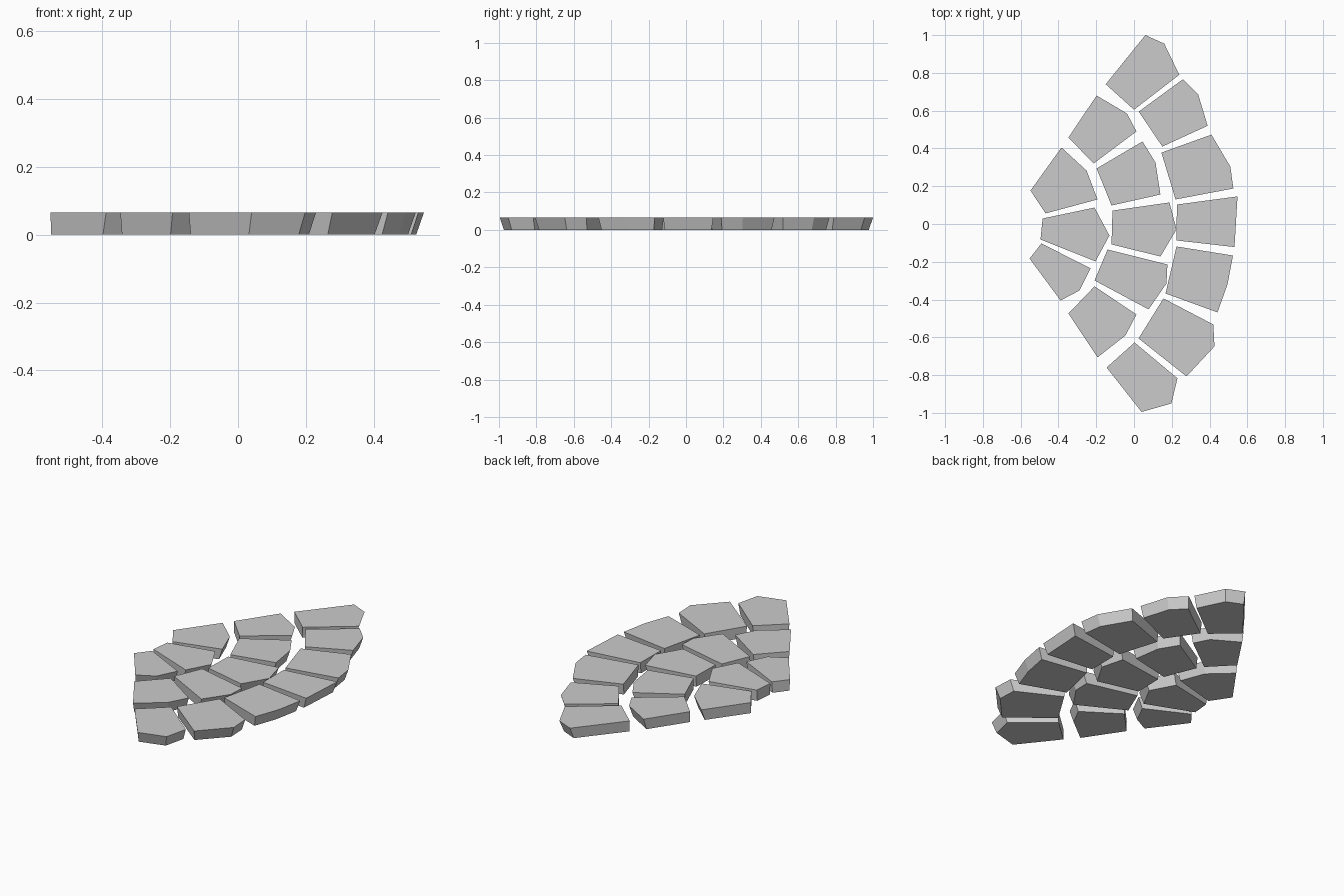
import bpy, bmesh
from mathutils import Vector

HEIGHT = 0.065
TAPER = 0.93  # underside size, shrunk toward the inner end

stone_grey = bpy.data.materials.new("stone_grey")
stone_grey.diffuse_color = (0.6, 0.6, 0.6, 1)

# Plan outlines; the last and first corners of each stone form its inner end
outer_row = [
    [(-.15, .74), (.06, 1), (.16, .955), (.24, .79), (0, .605)],
    [(.025, .595), (.26, .767), (.34, .685), (.39, .52), (.15, .41)],
    [(.145, .378), (.41, .473), (.51, .304), (.526, .188), (.22, .13)],
    [(.227, .103), (.548, .146), (.532, -.122), (.225, -.087)],
    [(.225, -.119), (.524, -.167), (.495, -.32), (.442, -.468), (.167, -.368)],
    [(.156, -.394), (.42, -.532), (.426, -.648), (.278, -.807), (.024, -.606)],
    [(.003, -.627), (.23, -.817), (.198, -.95), (.04, -.995), (-.145, -.76)],
]
middle_row = [
    [(-.347, .458), (-.198, .68), (-.037, .585), (.013, .49), (-.214, .32)],
    [(-.198, .294), (.045, .437), (.114, .325), (.14, .156), (-.119, .098)],
    [(-.114, .071), (.188, .114), (.225, -.029), (.14, -.172), (-.119, -.108)],
    [(-.14, -.135), (.177, -.214), (.172, -.315), (.077, -.452), (-.209, -.299)],
    [(-.209, -.33), (.013, -.479), (-.045, -.59), (-.193, -.706), (-.347, -.474)],
]
inner_row = [
    [(-.548, .177), (-.384, .405), (-.251, .283), (-.193, .13), (-.468, .056)],
    [(-.484, .029), (-.209, .087), (-.13, -.061), (-.204, -.198), (-.495, -.082)],
    [(-.49, -.103), (-.23, -.235), (-.288, -.352), (-.389, -.405), (-.553, -.183)],
]


def paving_stone(name, outline):
    pts = [Vector((x, y, HEIGHT)) for x, y in outline]
    pts.reverse()  # counter-clockwise seen from above
    anchor = (pts[0] + pts[-1]) / 2
    bm = bmesh.new()
    top = [bm.verts.new(p) for p in pts]
    bottom = []
    for p in pts:
        q = anchor + (p - anchor) * TAPER
        bottom.append(bm.verts.new((q.x, q.y, 0)))
    bm.faces.new(top)
    bm.faces.new(bottom[::-1])
    for i in range(len(pts)):
        j = (i + 1) % len(pts)
        bm.faces.new((top[i], bottom[i], bottom[j], top[j]))
    bmesh.ops.recalc_face_normals(bm, faces=bm.faces)
    mesh = bpy.data.meshes.new(name)
    bm.to_mesh(mesh)
    bm.free()
    mesh.materials.append(stone_grey)
    bpy.context.collection.objects.link(bpy.data.objects.new(name, mesh))


# Three curved rows of paving stones
for row_name, row in (("outer", outer_row), ("middle", middle_row), ("inner", inner_row)):
    for n, outline in enumerate(row, 1):
        paving_stone(f"{row_name}_stone_{n}", outline)
